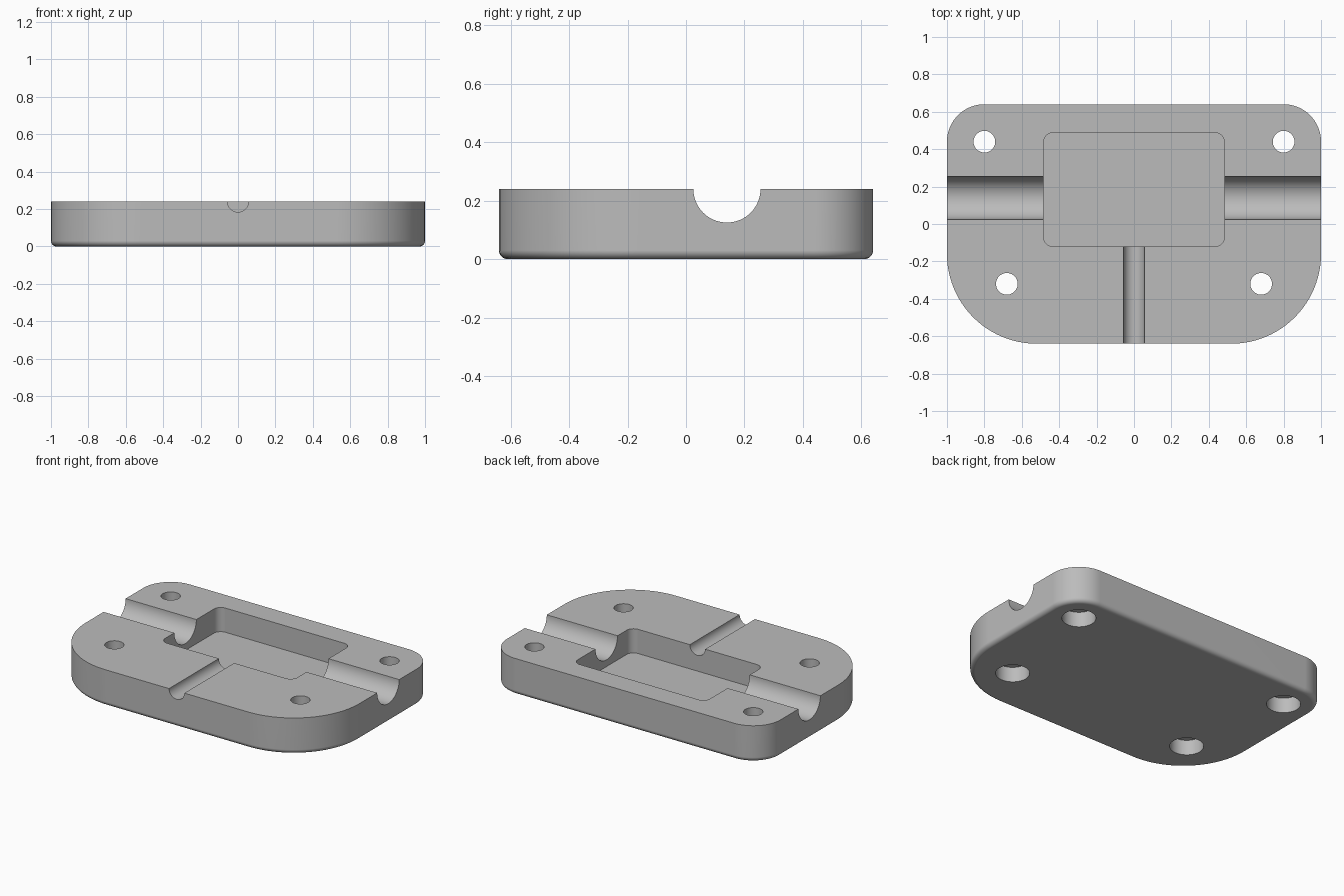
import bpy, bmesh
from math import sin, cos, pi, radians

cube = bpy.data.objects.get("Cube")
if cube:
    bpy.data.objects.remove(cube, do_unlink=True)

HEIGHT = 0.24
FILLET = 0.03
ABOVE = HEIGHT + 0.1

grey = bpy.data.materials.new("plain_grey")
grey.use_nodes = True
GREY = (0.5, 0.5, 0.5, 1)
grey.diffuse_color = GREY
grey.node_tree.nodes["Principled BSDF"].inputs["Base Color"].default_value = GREY


def arc(cx, cy, r, start, end, steps):
    """Points along an arc, angles in degrees."""
    return [(cx + r * cos(radians(start + (end - start) * i / steps)),
             cy + r * sin(radians(start + (end - start) * i / steps)))
            for i in range(steps + 1)]


def rounded_rect(x, y0, y1, r_front, r_back, inset=0, steps=24):
    """Outline symmetric in x, with separate front and back corner radii."""
    corners = [(x - r_back, y1 - r_back, r_back, 0),
               (r_back - x, y1 - r_back, r_back, 90),
               (r_front - x, y0 + r_front, r_front, 180),
               (x - r_front, y0 + r_front, r_front, 270)]
    return [p for cx, cy, r, a in corners
            for p in arc(cx, cy, r - inset, a, a + 90, steps)]


def loft(name, rings):
    """Closed solid through a stack of matching 3D rings."""
    bm = bmesh.new()
    loops = [[bm.verts.new(p) for p in ring] for ring in rings]
    n = len(loops[0])
    for low, high in zip(loops, loops[1:]):
        for i in range(n):
            j = (i + 1) % n
            bm.faces.new((low[i], low[j], high[j], high[i]))
    bm.faces.new(loops[0][::-1])
    bm.faces.new(loops[-1])
    bmesh.ops.recalc_face_normals(bm, faces=bm.faces)
    mesh = bpy.data.meshes.new(name)
    bm.to_mesh(mesh)
    bm.free()
    mesh.materials.append(grey)
    obj = bpy.data.objects.new(name, mesh)
    bpy.context.collection.objects.link(obj)
    return obj


def at_z(outline, z):
    return [(x, y, z) for x, y in outline]


def cut(target, cutter):
    """Subtract a cutter for good, then drop it."""
    cutter.hide_render = True
    mod = target.modifiers.new("cut", 'BOOLEAN')
    mod.operation = 'DIFFERENCE'
    mod.solver = 'EXACT'
    mod.object = cutter
    bpy.ops.object.modifier_apply(modifier=mod.name)
    bpy.data.objects.remove(cutter, do_unlink=True)


def round_cutter(name, x, y, r, z0, z1):
    ring = arc(x, y, r, 0, 360, 48)[:-1]
    return loft(name, [at_z(ring, z0), at_z(ring, z1)])


def channel_profile(centre, r):
    """Half-round groove, open above the top face."""
    return ([(centre - r, ABOVE)] + arc(centre, HEIGHT, r, 180, 360, 32)
            + [(centre + r, ABOVE)])


# Plate with a rounded lower edge
levels = []
for i in range(7):
    a = pi / 2 * i / 6
    levels.append((FILLET * (1 - sin(a)), FILLET * (1 - cos(a))))
levels.append((0, HEIGHT))
plate = loft("base_plate", [
    at_z(rounded_rect(1, -0.64, 0.64, 0.48, 0.2, inset), z)
    for inset, z in levels])
bpy.context.view_layer.objects.active = plate
plate.select_set(True)

# Central pocket
pocket = rounded_rect(0.483, -0.12, 0.488, 0.05, 0.05, steps=10)
cut(plate, loft("pocket_cutter", [at_z(pocket, 0.08), at_z(pocket, ABOVE)]))

# Half-round channels: one across both sides, a small one to the front
side = channel_profile(0.14, 0.115)
cut(plate, loft("side_channel_cutter",
                [[(x, y, z) for y, z in side] for x in (-1.1, 1.1)]))
front = channel_profile(0, 0.056)
cut(plate, loft("front_channel_cutter",
                [[(x, y, z) for x, z in front] for y in (-0.75, 0.05)]))

# Screw holes, counterbored from below
for sign in (-1, 1):
    for x, y in ((0.8, 0.44), (0.68, -0.32)):
        cut(plate, round_cutter("hole_cutter", sign * x, y, 0.058, -0.1, ABOVE))
        cut(plate, round_cutter("counterbore_cutter", sign * x, y, 0.102, -0.1, 0.1))

# Smooth curves with crisp edges
bpy.ops.object.shade_smooth_by_angle(angle=radians(30))
normals = plate.modifiers.new("even_normals", 'WEIGHTED_NORMAL')
normals.keep_sharp = True
